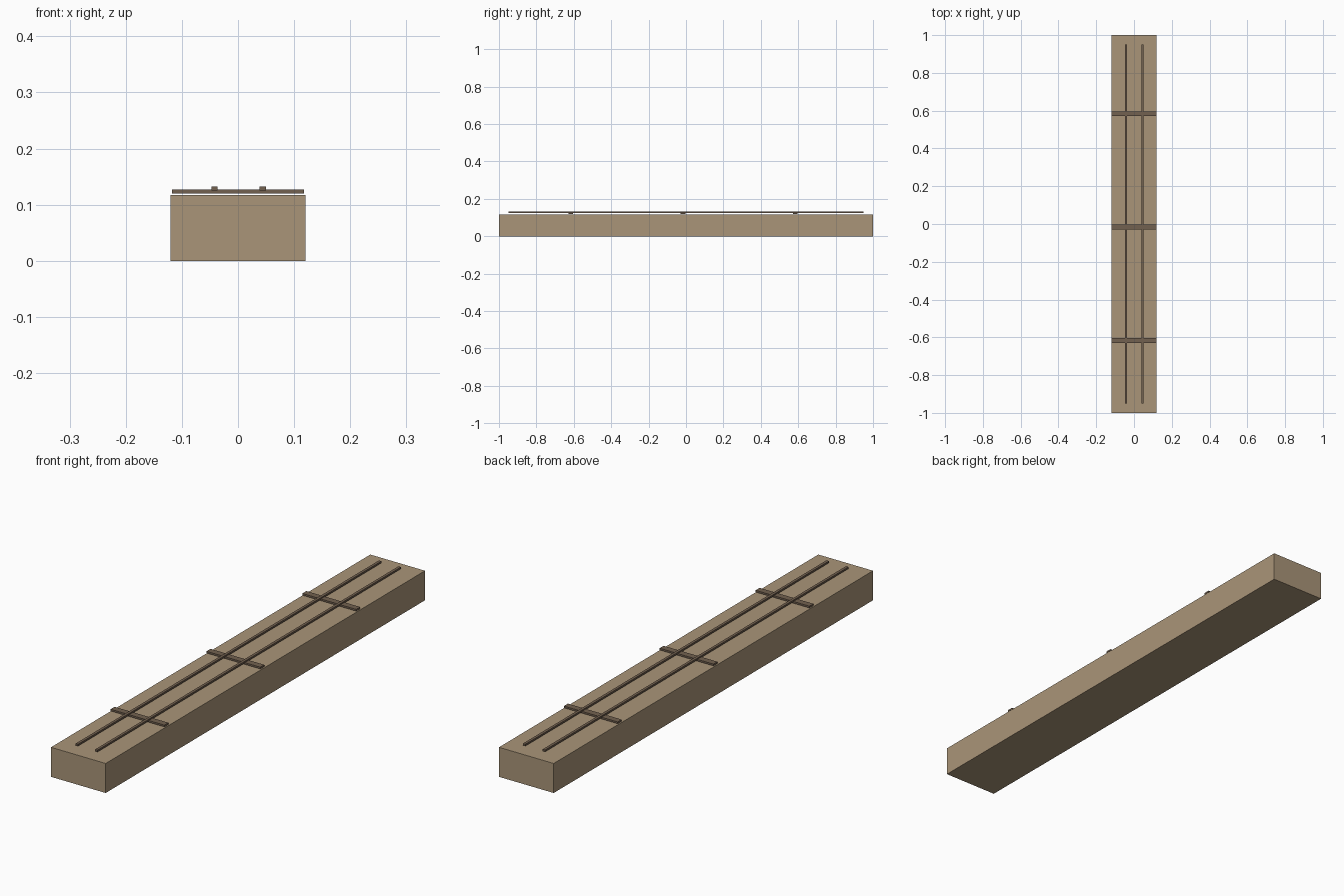
import bpy

if "Cube" in bpy.data.objects:
    bpy.data.objects.remove(bpy.data.objects["Cube"])


def material(name, rgb):
    m = bpy.data.materials.new(name)
    m.diffuse_color = (*rgb, 1)
    m.use_nodes = True
    m.node_tree.nodes["Principled BSDF"].inputs["Base Color"].default_value = m.diffuse_color
    return m


def box(name, x, y, z, mat):
    """Box spanning the given (min, max) ranges."""
    spans = (x, y, z)
    bpy.ops.mesh.primitive_cube_add(size=1, location=[(a + b) / 2 for a, b in spans])
    ob = bpy.context.object
    ob.name = name
    ob.scale = [b - a for a, b in spans]
    bpy.ops.object.transform_apply(location=False, rotation=False, scale=True)
    ob.data.materials.append(mat)
    return ob


wood = material("light_wood", (0.40, 0.30, 0.19))
dark = material("dark_wood", (0.17, 0.12, 0.08))

# main beam
box("beam", (-0.12, 0.12), (-1, 1), (0, 0.117), wood)

# cross battens, just clear of the beam top
for i, y in enumerate((-0.617, -0.016, 0.584)):
    box(f"cross_batten_{i + 1}", (-0.118, 0.118), (y - 0.0125, y + 0.0125), (0.120, 0.127), dark)

# long strips lying over the battens
for name, x in (("left_strip", -0.042), ("right_strip", 0.044)):
    box(name, (x - 0.0055, x + 0.0055), (-0.95, 0.95), (0.125, 0.132), dark)
